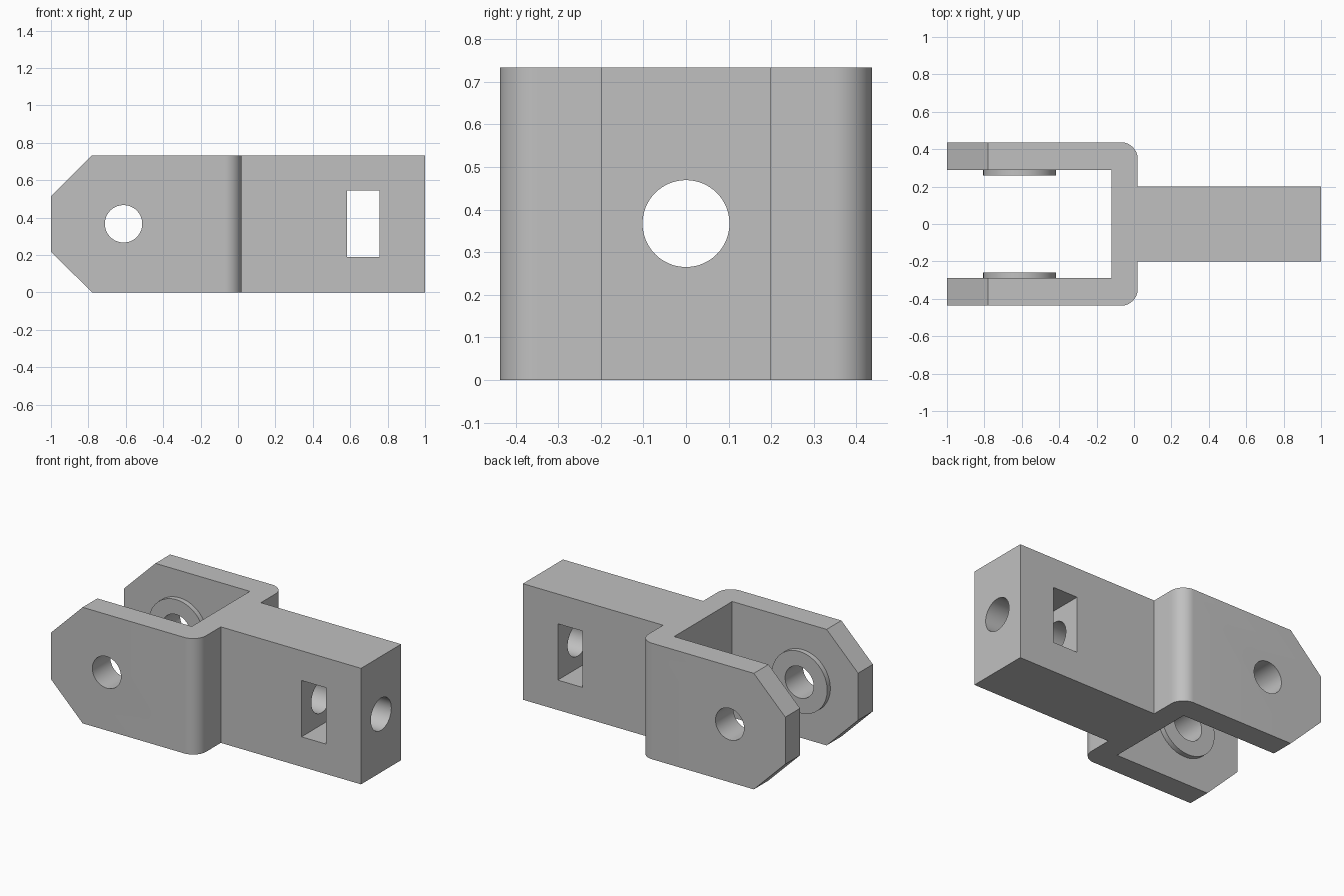
import bpy
import bmesh
import math
from mathutils import Vector, Matrix

cube = bpy.data.objects.get("Cube")
if cube:
    bpy.data.objects.remove(cube, do_unlink=True)

# Main dimensions
HEIGHT, MID = 0.733, 0.367
HALF, INNER, STEM = 0.437, 0.29, 0.2      # half widths in y
WEB_IN, WEB_OUT = -0.12, 0.02             # crosspiece in x
CORNER = 0.09
PIN_X, PIN_R, BOSS_R, BOSS_T = -0.612, 0.1, 0.194, 0.032

steel = bpy.data.materials.new("plain grey steel")
steel.use_nodes = True
GREY = (0.53, 0.53, 0.53, 1)
steel.diffuse_color = GREY
steel.node_tree.nodes["Principled BSDF"].inputs["Base Color"].default_value = GREY


def finish(bm, name):
    bmesh.ops.recalc_face_normals(bm, faces=bm.faces)
    mesh = bpy.data.meshes.new(name)
    bm.to_mesh(mesh)
    bm.free()
    mesh.materials.append(steel)
    obj = bpy.data.objects.new(name, mesh)
    bpy.context.collection.objects.link(obj)
    return obj


def prism(name, points, sweep):
    """Extrude a closed outline along a vector."""
    bm = bmesh.new()
    face = bm.faces.new([bm.verts.new(p) for p in points])
    new = bmesh.ops.extrude_face_region(bm, geom=[face])["geom"]
    verts = [v for v in new if isinstance(v, bmesh.types.BMVert)]
    bmesh.ops.translate(bm, verts=verts, vec=Vector(sweep))
    return finish(bm, name)


def cylinder(name, radius, length, centre, axis):
    bm = bmesh.new()
    turn = Vector((0, 0, 1)).rotation_difference(Vector(axis)).to_matrix().to_4x4()
    bmesh.ops.create_cone(bm, cap_ends=True, segments=64, radius1=radius, radius2=radius,
                          depth=length, matrix=Matrix.Translation(centre) @ turn)
    return finish(bm, name)


def combine(target, tool, operation):
    """Apply a boolean and discard the tool."""
    tool.hide_render = True
    mod = target.modifiers.new("cut", "BOOLEAN")
    mod.operation, mod.object, mod.solver = operation, tool, "EXACT"
    bpy.ops.object.select_all(action="DESELECT")
    bpy.context.view_layer.objects.active = target
    target.select_set(True)
    bpy.ops.object.modifier_apply(modifier=mod.name)
    bpy.data.objects.remove(tool, do_unlink=True)


# Fork and shank: half of the plan outline, mirrored across y
half = [(1, STEM), (WEB_OUT, STEM)]
for i in range(13):
    a = math.radians(90 * i / 12)
    half.append((WEB_OUT - CORNER + CORNER * math.cos(a),
                 HALF - CORNER + CORNER * math.sin(a)))
half += [(-1, HALF), (-1, INNER), (WEB_IN, INNER)]
plan = half + [(x, -y) for x, y in reversed(half)]
bracket = prism("clevis_bracket", [(x, y, 0) for x, y in plan], (0, 0, HEIGHT))

# Chamfered fork tips, cut above and below
for base, side in ((0, -1), (HEIGHT, 1)):
    tip = [(-1, base - side * 0.218), (-0.78, base), (-0.68, base + side * 0.1),
           (-1.2, base + side * 0.1), (-1.2, base - side * 0.418)]
    combine(bracket, prism("tip_cutter", [(x, -0.6, z) for x, z in tip], (0, 1.2, 0)),
            "DIFFERENCE")

# Round bosses on the inner faces of the fork
for s in (-1, 1):
    boss = cylinder("fork_boss", BOSS_R, BOSS_T + 0.05,
                    (PIN_X, s * (INNER + 0.025 - BOSS_T / 2), MID), (0, 1, 0))
    combine(bracket, boss, "UNION")

# Cross pin hole, lengthwise bore and rectangular nut slot
combine(bracket, cylinder("pin_cutter", PIN_R, 1.2, (PIN_X, 0, MID), (0, 1, 0)), "DIFFERENCE")
combine(bracket, cylinder("bore_cutter", 0.102, 1.5, (0.5, 0, MID), (1, 0, 0)), "DIFFERENCE")
slot = [(0.584, 0.189), (0.756, 0.189), (0.756, 0.545), (0.584, 0.545)]
combine(bracket, prism("slot_cutter", [(x, -0.4, z) for x, z in slot], (0, 0.8, 0)),
        "DIFFERENCE")

bpy.ops.object.shade_smooth_by_angle(angle=math.radians(30))
